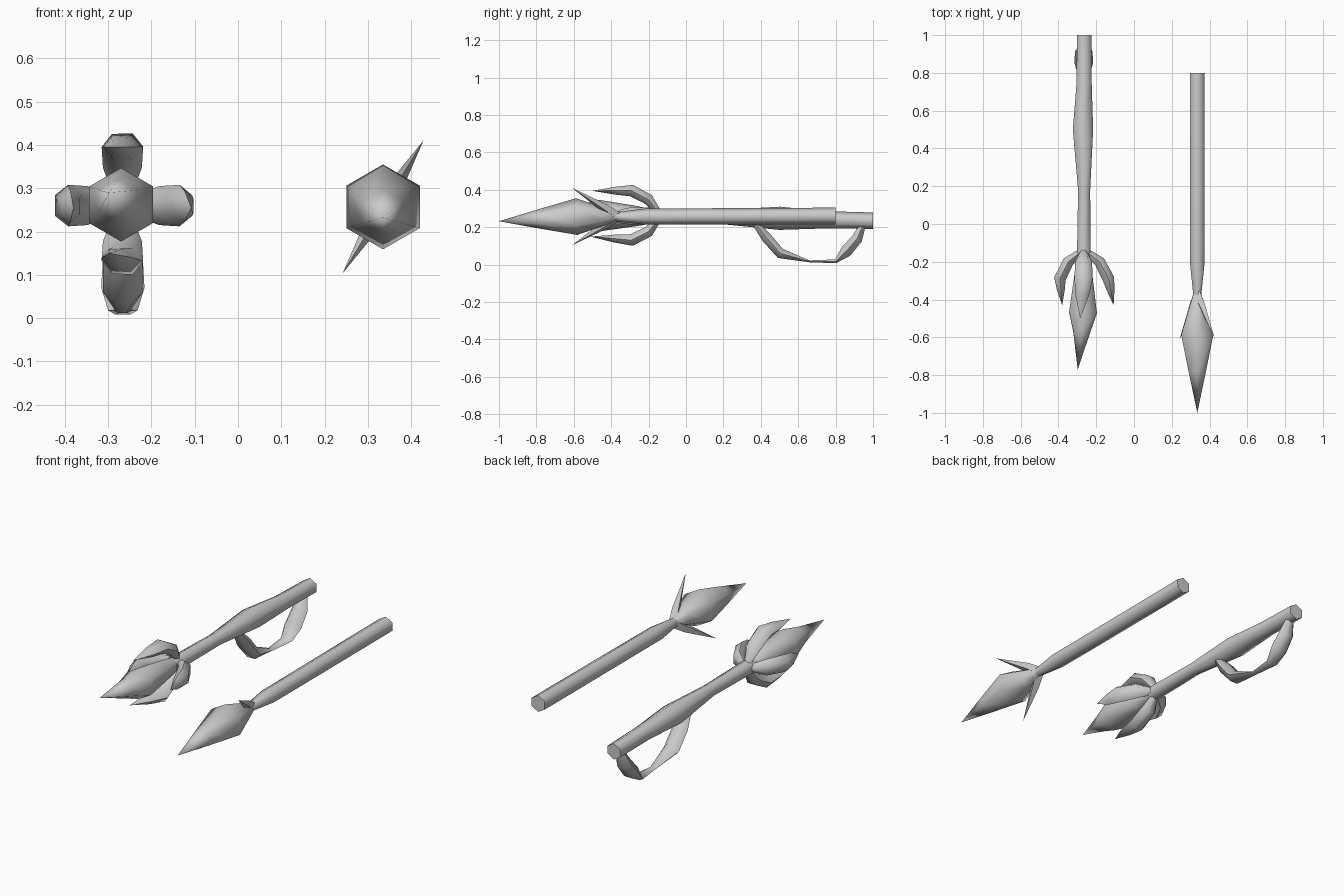
import bpy, bmesh, math
from mathutils import Vector

if "Cube" in bpy.data.objects:
    bpy.data.objects.remove(bpy.data.objects["Cube"])


def loft(name, stations, side, sides=6, turn=0.0):
    """Skin rings along a path. Station = (point, radius along side, radius across); radius 0 makes a tip."""
    bm = bmesh.new()
    side = Vector(side)
    pts = [Vector(s[0]) for s in stations]
    rings = []
    for i, (p, ra, rb) in enumerate(stations):
        if ra == 0:
            rings.append([bm.verts.new(p)])
            continue
        t = (pts[min(i + 1, len(pts) - 1)] - pts[max(i - 1, 0)]).normalized()
        u = (side - t * side.dot(t)).normalized()
        v = t.cross(u)
        ring = []
        for k in range(sides):
            a = turn + 2 * math.pi * k / sides
            ring.append(bm.verts.new(pts[i] + u * ra * math.cos(a) + v * rb * math.sin(a)))
        rings.append(ring)
    for a, b in zip(rings, rings[1:]):
        for k in range(sides):
            n = (k + 1) % sides
            quad = [a[k % len(a)], a[n % len(a)], b[n % len(b)], b[k % len(b)]]
            face = list(dict.fromkeys(quad))
            if len(face) > 2:
                bm.faces.new(face)
    for r in (rings[0], rings[-1]):
        if len(r) > 2:
            bm.faces.new(r)
    bmesh.ops.recalc_face_normals(bm, faces=bm.faces)
    me = bpy.data.meshes.new(name)
    bm.to_mesh(me)
    bm.free()
    ob = bpy.data.objects.new(name, me)
    bpy.context.collection.objects.link(ob)
    bpy.context.view_layer.objects.active = ob
    bpy.ops.object.select_all(action='DESELECT')
    ob.select_set(True)
    bpy.ops.object.shade_smooth_by_angle(angle=math.radians(62))
    return ob


UP = (0, 0, 1)

# Spear: shaft and pointed head
X = 0.335
loft("spear_shaft", [((X, y, z), r, r) for y, z, r in [
    (0.80, 0.26, 0.045), (0.2, 0.258, 0.044), (-0.22, 0.257, 0.043), (-0.38, 0.257, 0.024)]], UP)
loft("spear_head", [((X, y, z), r, r) for y, z, r in [
    (-0.37, 0.257, 0.024), (-0.45, 0.257, 0.052), (-0.585, 0.257, 0.098),
    (-0.78, 0.245, 0.053), (-1.0, 0.232, 0)]], UP)

# Spear: two swept barbs
for s, label in ((1, "upper"), (-1, "lower")):
    d = Vector((0.52, 0, 0.854)) * s
    c = Vector((X, 0, 0.257))
    loft("spear_barb_" + label, [
        (c + d * 0.0 + Vector((0, -0.37, 0)), 0.024, 0.03),
        (c + d * 0.05 + Vector((0, -0.43, 0)), 0.018, 0.026),
        (c + d * 0.18 + Vector((0, -0.61, 0)), 0, 0)], (0.854, 0, -0.52), sides=4)

# Staff: uneven shaft
loft("staff_shaft", [((x, y, z), r, r) for x, y, z, r in [
    (-0.264, 1.0, 0.235, 0.044), (-0.264, 0.75, 0.24, 0.046), (-0.27, 0.5, 0.248, 0.062),
    (-0.264, 0.18, 0.255, 0.037), (-0.266, -0.2, 0.257, 0.042)]], UP)

# Staff: bud at the front
loft("staff_bud", [((x, y, z), r, r) for x, y, z, r in [
    (-0.266, -0.14, 0.257, 0.03), (-0.268, -0.27, 0.26, 0.055), (-0.27, -0.47, 0.262, 0.085),
    (-0.277, -0.57, 0.27, 0.052), (-0.298, -0.77, 0.29, 0)]], UP)

# Staff: four curved claws around the bud
claws = [("right", (1, 0, 0), (0, 0, 1), 1.0, (-0.108, -0.43, 0.255)),
         ("left", (-1, 0, 0), (0, 0, 1), 0.95, (-0.38, -0.43, 0.255)),
         ("top", (0, 0, 1), (1, 0, 0), 1.03, (-0.285, -0.50, 0.395)),
         ("bottom", (0, 0, -1), (1, 0, 0), 0.97, (-0.298, -0.51, 0.15))]
for label, out, side, k, tip in claws:
    c = Vector((-0.267, 0, 0.26))
    o = Vector(out) * k
    path = [(c + o * r + Vector((0, y, 0)), a, b) for r, y, a, b in [
        (0.02, -0.15, 0.02, 0.02), (0.085, -0.20, 0.045, 0.034),
        (0.132, -0.29, 0.048, 0.036)]]
    tip = Vector(tip)
    mid = path[-1][0].lerp(tip, 0.42)
    path += [(mid, 0.036, 0.024), (tip, 0, 0)]
    loft("staff_claw_" + label, path, side)

# Staff: drooping leafy loop under the grip
loft("staff_loop", [((-0.266, y, z), a, b) for y, z, a, b in [
    (0.375, 0.215, 0.028, 0.02), (0.43, 0.145, 0.046, 0.032), (0.505, 0.06, 0.046, 0.032),
    (0.66, 0.018, 0.018, 0.006), (0.80, 0.018, 0.034, 0.012), (0.855, 0.07, 0.05, 0.037),
    (0.915, 0.14, 0.046, 0.034), (0.945, 0.21, 0.025, 0.018)]], (1, 0, 0))
